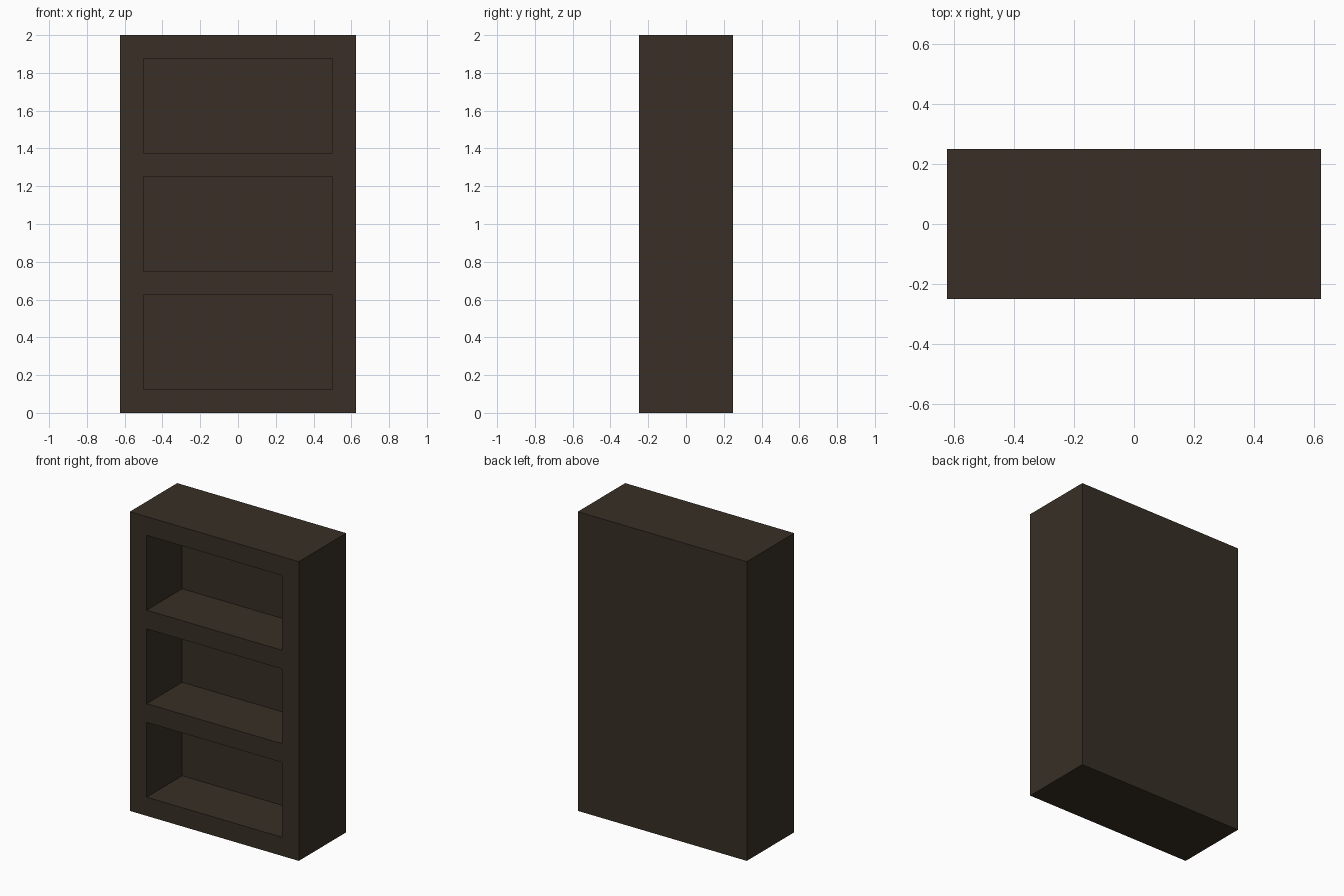
import bpy, bmesh
from mathutils import Vector

if "Cube" in bpy.data.objects:
    bpy.data.objects.remove(bpy.data.objects["Cube"])

W, D, H = 1.25, 0.5, 2.0      # outer size
T = 0.125                     # board thickness
NICHE_H = 0.5                 # height of each shelf opening
NICHE_D = D - T               # opening depth, leaving the back board

wood = bpy.data.materials.new("dark brown wood")
wood.diffuse_color = (0.0395, 0.0284, 0.0190, 1.0)
wood.use_nodes = True
wood.node_tree.nodes["Principled BSDF"].inputs["Base Color"].default_value = wood.diffuse_color

# Solid cabinet block standing on the floor
bm = bmesh.new()
bmesh.ops.create_cube(bm, size=1.0)
bmesh.ops.scale(bm, vec=(W, D, H), verts=bm.verts)
bmesh.ops.translate(bm, vec=(0, 0, H / 2), verts=bm.verts)


def cut(co, normal):
    bmesh.ops.bisect_plane(bm, geom=bm.verts[:] + bm.edges[:] + bm.faces[:],
                           plane_co=co, plane_no=normal)


# Score the outlines of the side boards and shelves
for s in (-1, 1):
    cut((s * (W / 2 - T), 0, 0), (1, 0, 0))
bottoms = [T + i * (NICHE_H + T) for i in range(3)]
for z in bottoms:
    cut((0, 0, z), (0, 0, 1))
    cut((0, 0, z + NICHE_H), (0, 0, 1))

# Push the three front openings inwards
bm.normal_update()
openings = []
for f in bm.faces:
    c = f.calc_center_median()
    if f.normal.y < -0.9 and abs(c.x) < 0.1 and any(b < c.z < b + NICHE_H for b in bottoms):
        openings.append(f)
for f in openings:
    new = bmesh.ops.extrude_discrete_faces(bm, faces=[f])["faces"]
    bmesh.ops.translate(bm, vec=Vector((0, NICHE_D, 0)), verts=new[0].verts[:])

bmesh.ops.recalc_face_normals(bm, faces=bm.faces[:])

mesh = bpy.data.meshes.new("bookcase")
bm.to_mesh(mesh)
bm.free()
mesh.materials.append(wood)
bookcase = bpy.data.objects.new("bookcase", mesh)
bpy.context.collection.objects.link(bookcase)
